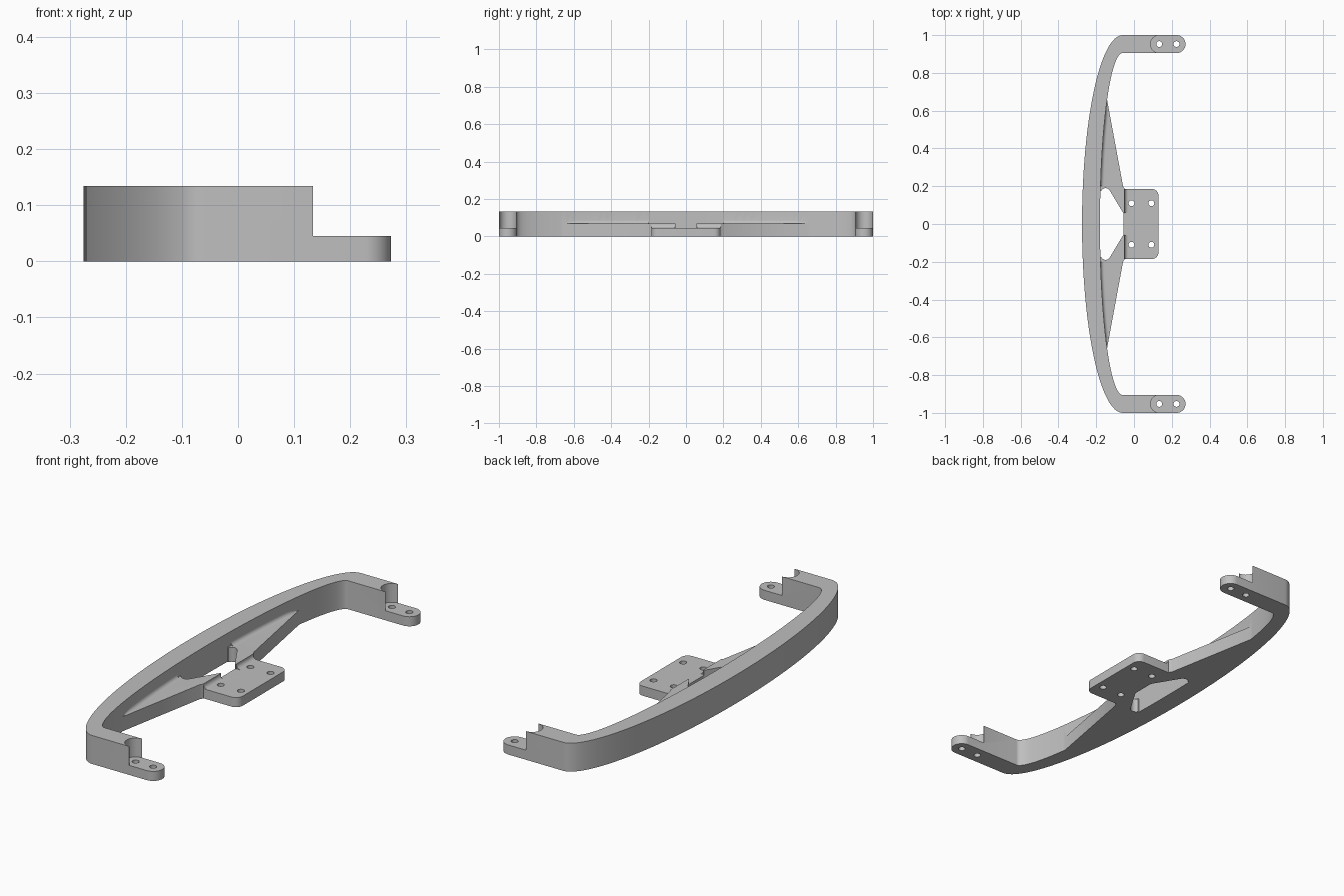
import bpy, bmesh
from math import sin, cos, pi, sqrt

cube = bpy.data.objects.get("Cube")
if cube:
    bpy.data.objects.remove(cube, do_unlink=True)

grey = bpy.data.materials.new("plain grey")
grey.use_nodes = True
grey.diffuse_color = (0.52, 0.52, 0.52, 1)
grey.node_tree.nodes["Principled BSDF"].inputs["Base Color"].default_value = grey.diffuse_color

HEIGHT, FLANGE, WEB = 0.134, 0.045, 0.068
ARM_Y, ARM_R = 0.9525, 0.0475


def loft(name, sections):
    """Closed solid through a row of equal cross-sections."""
    bm = bmesh.new()
    rings = [[bm.verts.new(p) for p in s] for s in sections]
    n = len(rings[0])
    for a, b in zip(rings, rings[1:]):
        for i in range(n):
            j = (i + 1) % n
            bm.faces.new((a[i], a[j], b[j], b[i]))
    bm.faces.new(rings[0][::-1])
    bm.faces.new(rings[-1])
    bmesh.ops.recalc_face_normals(bm, faces=bm.faces)
    mesh = bpy.data.meshes.new(name)
    bm.to_mesh(mesh)
    bm.free()
    mesh.materials.append(grey)
    ob = bpy.data.objects.new(name, mesh)
    bpy.context.collection.objects.link(ob)
    return ob


def prism(name, outline, z0, z1):
    return loft(name, [[(x, y, z) for x, y in outline] for z in (z0, z1)])


def arc(cx, cy, rx, ry, a0, a1, n):
    """Points on an elliptic arc, angles in quarter turns."""
    angles = [(a0 + (a1 - a0) * i / n) * pi / 2 for i in range(n + 1)]
    return [(cx + rx * cos(a), cy + ry * sin(a)) for a in angles]


def combine(target, other, operation):
    mod = target.modifiers.new("join", "BOOLEAN")
    mod.operation, mod.solver, mod.object = operation, "EXACT", other
    bpy.context.view_layer.objects.active = target
    bpy.ops.object.modifier_apply(modifier=mod.name)
    bpy.data.objects.remove(other, do_unlink=True)


def mirror_y(points, s):
    return [(x, y * s) for x, y in points]


def inner_x(y):
    return -0.06 - 0.12 * sqrt(1 - (y / 0.905) ** 2)


def fillet(r, d=0.008, n=6):
    """Concave corner section as (outward, upward) offsets."""
    curve = [(r * (1 - sin(i * pi / 2 / n)), r * (1 - cos(i * pi / 2 / n))) for i in range(n + 1)]
    return [(-d, -d), (r, -d)] + curve + [(-d, r)]


# Curved bail with its two straight arms
outline = (arc(-0.06, 0, 0.215, 1, 3, 1, 64)
           + arc(0.2255, ARM_Y, ARM_R, ARM_R, 1, -1, 20)
           + arc(-0.06, 0, 0.12, 0.905, 1, 3, 64)
           + arc(0.2255, -ARM_Y, ARM_R, ARM_R, 1, -1, 20))
handle = prism("handle_bracket", outline, 0, HEIGHT)

# Mounting plate with rounded outer corners
plate = ([(-0.055, 0.185)] + arc(0.095, 0.15, 0.035, 0.035, 1, 0, 8)
         + arc(0.095, -0.15, 0.035, 0.035, 0, -1, 8) + [(-0.055, -0.185)])
base = prism("mounting_plate", plate, 0, FLANGE)

# Triangular webs joining plate and bail, with blended corners
web = ([(-0.2, 0.165), (-0.178, 0.175)] + arc(-0.15, 0.165, 0.025, 0.025, 1.7, 0.3, 8)
       + [(-0.055, 0.055), (-0.05, 0.055), (-0.05, 0.188), (-0.058, 0.2),
          (-0.143, 0.66), (-0.17, 0.66)])
for s in (1, -1):
    combine(base, prism("web", mirror_y(web, s), 0, WEB), "UNION")
    step = [[(-0.05 + u, y * s, WEB - 0.018 + v - 0.005) for u, v in fillet(0.02)]
            for y in (0.06, 0.184)]
    combine(base, loft("plate_fillet", step), "UNION")
combine(handle, base, "UNION")

# Fillets where the webs meet the inside of the bail
for s in (1, -1):
    sections = []
    for i in range(25):
        y = 0.2 + 0.44 * i / 24
        edge = -0.058 - 0.085 * (y - 0.2) / 0.46
        x = inner_x(y)
        r = min(0.018, 0.9 * (edge - x))
        sections.append([(x + u, y * s, WEB + v) for u, v in fillet(r)])
    combine(handle, loft("web_fillet", sections), "UNION")

# Scooped steps at the arm ends, and the screw holes
for s in (1, -1):
    scoop = ([(0.4, ARM_Y + 0.06), (0.134, ARM_Y + 0.06)]
             + arc(0.134, ARM_Y, 0.0465, 0.0465, 1, 3, 24)
             + [(0.134, ARM_Y - 0.06), (0.4, ARM_Y - 0.06)])
    combine(handle, prism("scoop_cutter", mirror_y(scoop, s), FLANGE, 0.2), "DIFFERENCE")
    for x, y in ((0.134, ARM_Y), (0.225, ARM_Y), (-0.013, 0.11), (0.092, 0.11)):
        hole = arc(x, y * s, 0.0155, 0.0155, 0, 4, 24)[:-1]
        combine(handle, prism("hole_cutter", hole, -0.1, 0.2), "DIFFERENCE")

# Smooth curved walls, sharp edges
bpy.ops.object.select_all(action="DESELECT")
handle.select_set(True)
bpy.context.view_layer.objects.active = handle
bpy.ops.object.shade_smooth_by_angle(angle=pi / 6)
